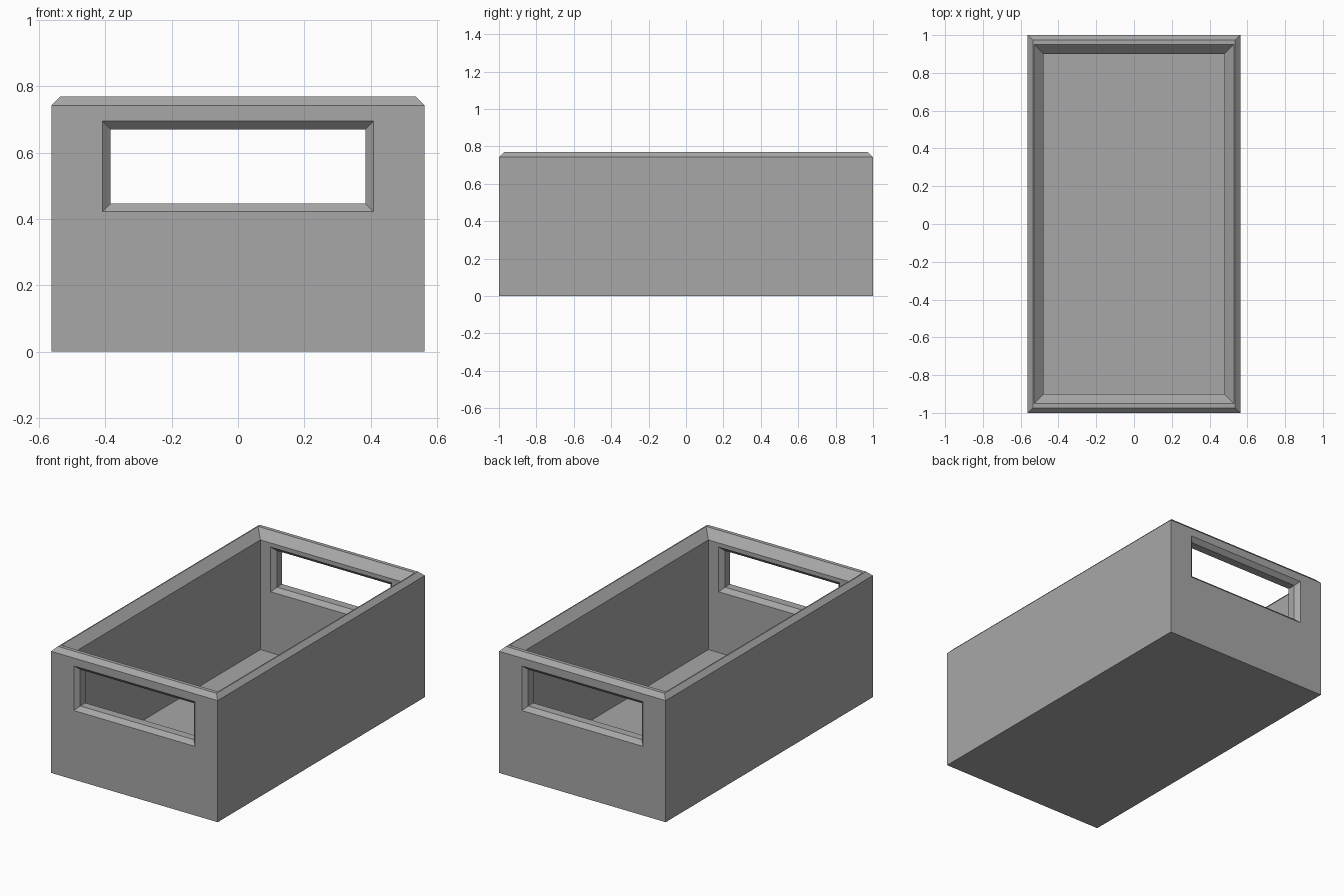
import bpy
import bmesh

if "Cube" in bpy.data.objects:
    bpy.data.objects.remove(bpy.data.objects["Cube"], do_unlink=True)

HALF_X, HALF_Y, HEIGHT = 0.563, 1.0, 0.77

grey = bpy.data.materials.new("plain_grey")
grey.use_nodes = True
colour = (0.39, 0.39, 0.39, 1)
grey.diffuse_color = colour
grey.node_tree.nodes["Principled BSDF"].inputs["Base Color"].default_value = colour


def loft(name, rings):
    """Join rings of four corners into a closed solid."""
    bm = bmesh.new()
    loops = [[bm.verts.new(p) for p in ring] for ring in rings]
    for a, b in zip(loops, loops[1:]):
        for i in range(4):
            j = (i + 1) % 4
            bm.faces.new((a[i], a[j], b[j], b[i]))
    bm.faces.new(loops[0])
    bm.faces.new(loops[-1])
    bmesh.ops.recalc_face_normals(bm, faces=bm.faces)
    mesh = bpy.data.meshes.new(name)
    bm.to_mesh(mesh)
    bm.free()
    mesh.materials.append(grey)
    obj = bpy.data.objects.new(name, mesh)
    bpy.context.collection.objects.link(obj)
    return obj


def level_ring(inset_x, inset_y, z):
    x, y = HALF_X - inset_x, HALF_Y - inset_y
    return [(-x, -y, z), (x, -y, z), (x, y, z), (-x, y, z)]


def window_ring(side, depth, grow):
    x, low, high = 0.384 + grow, 0.447 - grow, 0.67 + grow
    y = side * (HALF_Y - depth)
    return [(-x, y, low), (x, y, low), (x, y, high), (-x, y, high)]


# Open box: outer wall, chamfered rim, inner wall and floor
crate = loft("open_crate", [
    level_ring(0, 0, 0),
    level_ring(0, 0, HEIGHT - 0.027),
    level_ring(0.027, 0.027, HEIGHT),
    level_ring(0.034, 0.05, HEIGHT),
    level_ring(0.084, 0.1, HEIGHT - 0.05),
    level_ring(0.084, 0.1, 0.05),
])

# Hand openings in both end walls, chamfered inside and out
cutters = []
for side, label in ((-1, "front"), (1, "back")):
    cutter = loft(label + "_handle_cutter", [
        window_ring(side, depth, grow)
        for depth, grow in ((-0.01, 0.035), (0.025, 0), (0.075, 0), (0.11, 0.035))
    ])
    cutter.hide_render = True
    cutters.append(cutter)
    cut = crate.modifiers.new(label + "_handle_opening", "BOOLEAN")
    cut.operation = "DIFFERENCE"
    cut.solver = "EXACT"
    cut.object = cutter

# Bake the openings and remove the cutters
bpy.context.view_layer.update()
evaluated = crate.evaluated_get(bpy.context.evaluated_depsgraph_get())
finished = bpy.data.meshes.new_from_object(evaluated)
crate.modifiers.clear()
crate.data = finished
for cutter in cutters:
    bpy.data.objects.remove(cutter, do_unlink=True)
